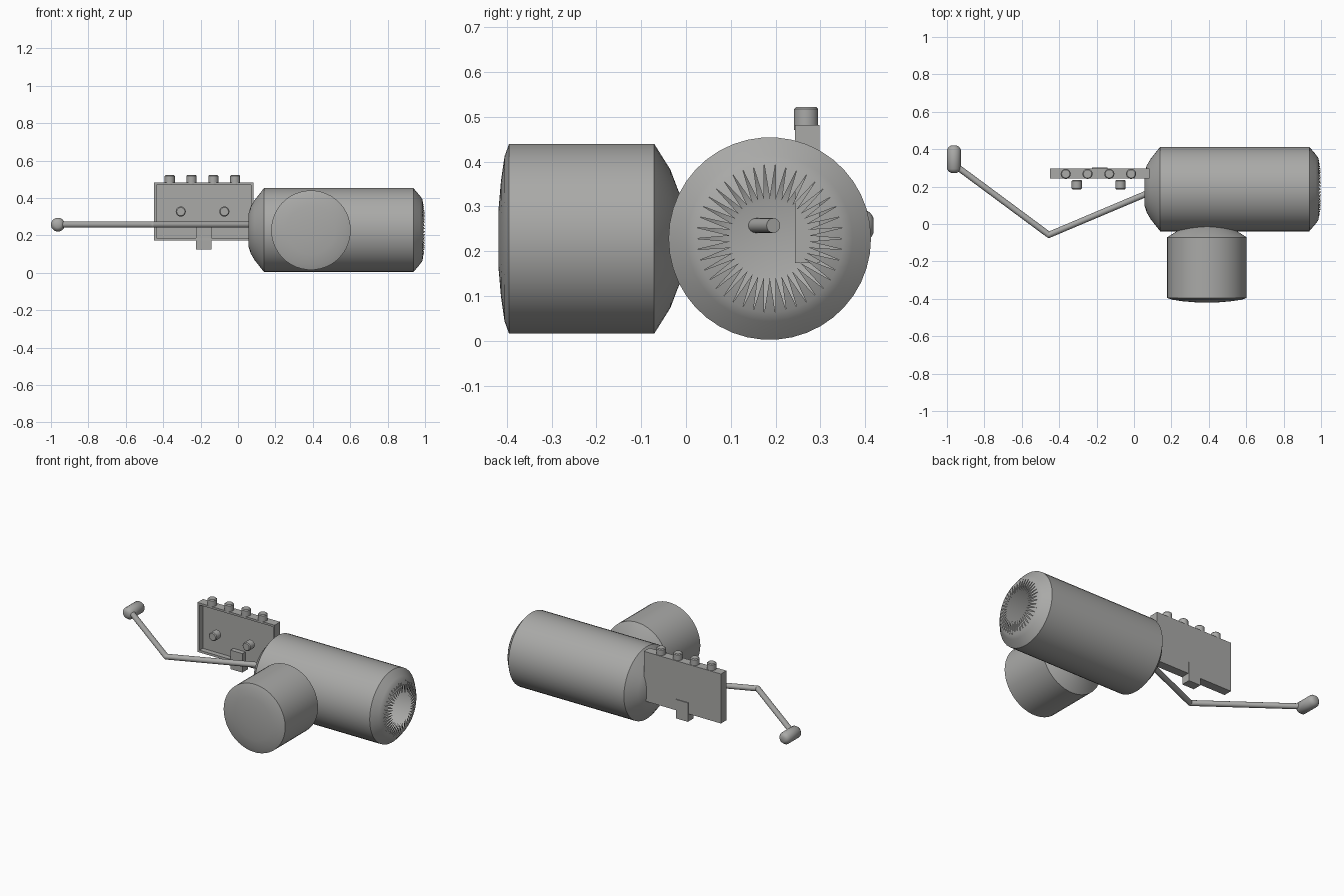
import bpy, bmesh, math
from mathutils import Vector, Matrix

if "Cube" in bpy.data.objects:
    bpy.data.objects.remove(bpy.data.objects["Cube"])

metal = bpy.data.materials.new("grey_metal")
metal.diffuse_color = (0.4, 0.4, 0.39, 1)
metal.use_nodes = True
metal.node_tree.nodes["Principled BSDF"].inputs["Base Color"].default_value = metal.diffuse_color


def finish(name, bm, angle=40):
    bmesh.ops.recalc_face_normals(bm, faces=bm.faces)
    me = bpy.data.meshes.new(name)
    bm.to_mesh(me)
    bm.free()
    me.materials.append(metal)
    ob = bpy.data.objects.new(name, me)
    bpy.context.collection.objects.link(ob)
    bpy.context.view_layer.objects.active = ob
    ob.select_set(True)
    bpy.ops.object.shade_smooth_by_angle(angle=math.radians(angle))
    ob.select_set(False)
    return ob


def lathe(name, origin, axis, profile, seg=32, teeth=None, angle=40):
    """Revolve (distance, radius) pairs; ends are capped, or cut into teeth."""
    rot = Vector(axis).to_track_quat('Z', 'Y').to_matrix()
    o = Vector(origin)
    bm = bmesh.new()

    def vert(d, r, a):
        return bm.verts.new(o + rot @ Vector((r * math.cos(a), r * math.sin(a), d)))

    step = 2 * math.pi / seg
    rings = [[vert(d, r, i * step) for i in range(seg)] for d, r in profile]
    for a, b in zip(rings, rings[1:]):
        for i in range(seg):
            j = (i + 1) % seg
            bm.faces.new((a[i], a[j], b[j], b[i]))
    bm.faces.new(rings[0])
    if teeth:
        last = rings[-1]
        for i in range(seg):
            tip = vert(teeth[0], teeth[1], (i + 0.5) * step)
            bm.faces.new((last[i], last[(i + 1) % seg], tip))
    else:
        bm.faces.new(rings[-1])
    return finish(name, bm, angle)


def box(bm, lo, hi):
    lo, hi = Vector(lo), Vector(hi)
    m = Matrix.Translation((lo + hi) / 2) @ Matrix.Diagonal((*(hi - lo), 1))
    return bmesh.ops.create_cube(bm, size=1, matrix=m)["verts"]


def rod(name, a, b, r):
    a, b = Vector(a), Vector(b)
    lathe(name, a, b - a, [(0, r), ((b - a).length, r)], 16)


# Main drum: hollow, closed at the left, toothed opening at the right
lathe("main_drum", (0, 0.187, 0.228), (1, 0, 0),
      [(0.055, 0.085), (0.068, 0.125), (0.088, 0.16), (0.14, 0.226),
       (0.937, 0.226), (0.972, 0.185), (0.986, 0.165)],
      seg=42, teeth=(1.0, 0.088))

# Side drum at the front, slightly domed face
lathe("side_drum", (0.39, 0, 0.2275), (0, -1, 0),
      [(0.004, 0.08), (0.018, 0.11), (0.035, 0.155), (0.071, 0.2125),
       (0.395, 0.2125), (0.405, 0.185), (0.413, 0.13), (0.419, 0.06)], seg=42)

# Panel: tray with a thin rim around its front recess
bm = bmesh.new()
box(bm, (-0.45, 0.243, 0.173), (0.083, 0.298, 0.482))
bm.faces.ensure_lookup_table()
front = min(bm.faces, key=lambda f: f.calc_center_median().y)
bmesh.ops.inset_region(bm, faces=[front], thickness=0.019)
for v in front.verts:
    v.co.y += 0.001
floor = bmesh.ops.extrude_discrete_faces(bm, faces=[front])["faces"][0]
for v in floor.verts:
    v.co.y += 0.032
finish("panel", bm)

# Tab under the panel
bm = bmesh.new()
box(bm, (-0.225, 0.246, 0.125), (-0.142, 0.303, 0.243))
finish("panel_tab", bm)

# Pegs along the top edge and knobs on the panel front
for i in range(4):
    lathe(f"top_peg_{i + 1}", (-0.365 + i * 0.1165, 0.268, 0.47), (0, 0, 1),
          [(0, 0.027), (0.047, 0.027), (0.052, 0.022)], 20)
for i, x in enumerate((-0.306, -0.073)):
    lathe(f"front_knob_{i + 1}", (x, 0.236, 0.327), (0, -1, 0),
          [(0, 0.022), (0.005, 0.027), (0.047, 0.027), (0.052, 0.022)], 20)

# Crank arm in two lengths with a rounded elbow
Z, R = 0.257, 0.0165
start, elbow, end = (0.145, 0.195, Z), (-0.455, -0.058, Z), (-0.945, 0.305, Z)
rod("crank_inner_arm", start, elbow, R)
rod("crank_outer_arm", elbow, end, R)
bm = bmesh.new()
bmesh.ops.create_uvsphere(bm, u_segments=16, v_segments=8, radius=R,
                          matrix=Matrix.Translation(elbow))
finish("crank_elbow", bm)

# Crank grip
lathe("crank_grip", (-0.963, 0.274, Z), (0, 1, 0),
      [(0, 0.016), (0.006, 0.027), (0.02, 0.037),
       (0.125, 0.037), (0.139, 0.027), (0.145, 0.016)], 24)
